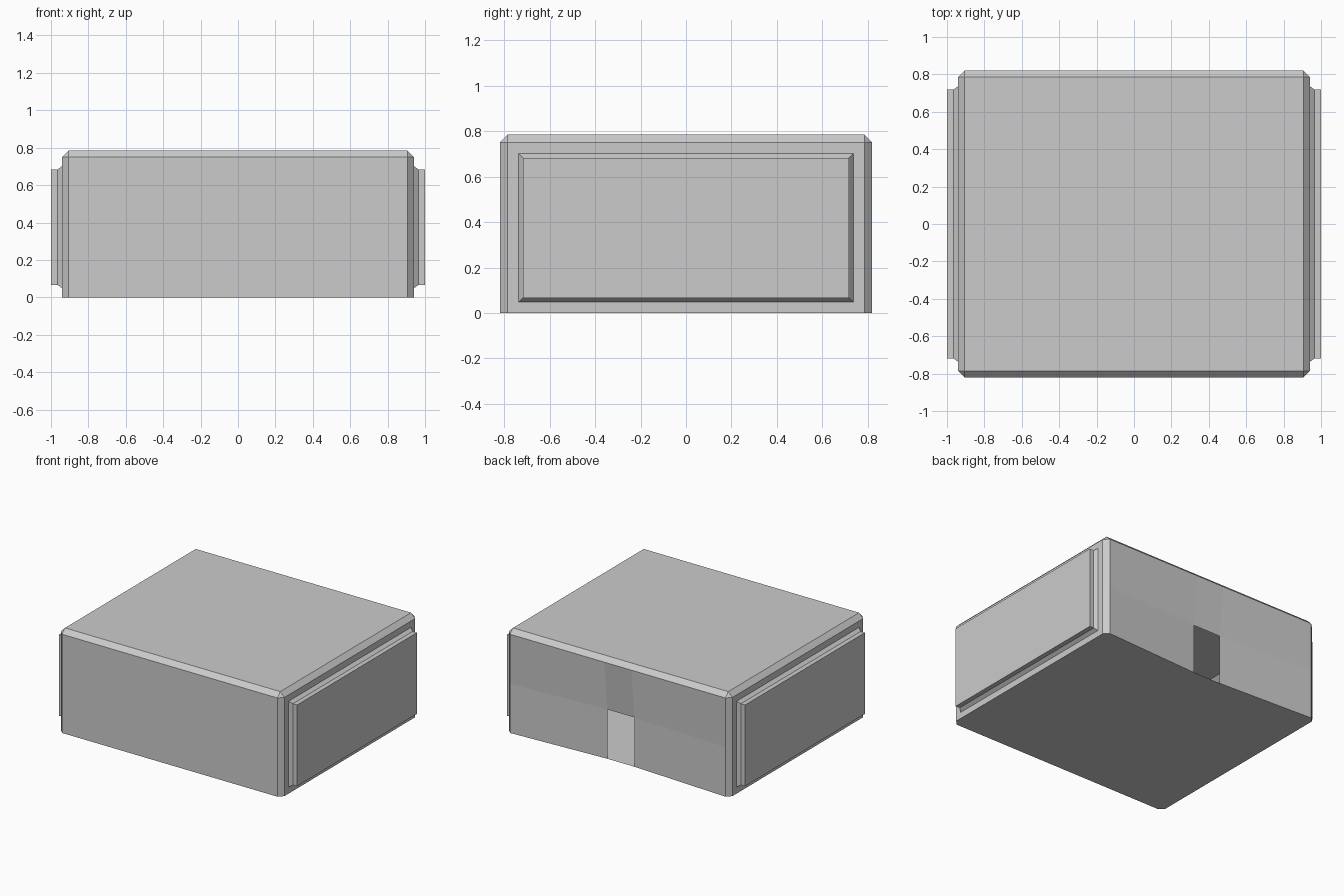
import bpy, bmesh
from mathutils import Vector, Matrix

if "Cube" in bpy.data.objects:
    bpy.data.objects.remove(bpy.data.objects["Cube"])

HX, HY, H = 0.94, 0.82, 0.785   # half width, half depth, height
CH = 0.035                      # edge chamfer

bm = bmesh.new()

# Hollow shell, chamfered everywhere except around the base
bmesh.ops.create_cube(bm, size=1, matrix=Matrix.Translation((0, 0, H / 2))
                      @ Matrix.Diagonal((2 * HX, 2 * HY, H, 1)))
edges = [e for e in bm.edges if max(v.co.z for v in e.verts) > 0.1]
bmesh.ops.bevel(bm, geom=edges, offset=CH, segments=1, affect='EDGES')
bm.normal_update()


def facing(direction):
    """Largest face pointing along a direction."""
    d = Vector(direction)
    return max((f for f in bm.faces if f.normal.dot(d) > 0.99),
               key=lambda f: f.calc_area())


# Raised side panels: border, sloped step, straight step
for s in (-1, 1):
    panel = facing((s, 0, 0))
    bmesh.ops.inset_individual(bm, faces=[panel], thickness=0.068)
    bmesh.ops.inset_individual(bm, faces=[panel], thickness=0.026, depth=0.025)
    ext = bmesh.ops.extrude_discrete_faces(bm, faces=[panel])
    bmesh.ops.translate(bm, verts=ext['faces'][0].verts, vec=(s * 0.035, 0, 0))

# Back wall: cut into a grid
for co, no in (((0, 0, 0.375), (0, 0, 1)),
               ((0.114, 0, 0), (1, 0, 0)),
               ((-0.114, 0, 0), (1, 0, 0))):
    back = [f for f in bm.faces if all(v.co.y > HY - 0.001 for v in f.verts)]
    geom = set(back)
    for f in back:
        geom.update(f.edges)
        geom.update(f.verts)
    bmesh.ops.bisect_plane(bm, geom=list(geom), dist=0.0001,
                           plane_co=co, plane_no=no)

# Open the lower middle cell and press its rim inward
hole = [f for f in bm.faces if all(
    v.co.y > HY - 0.001 and abs(v.co.x) < 0.2 and v.co.z < 0.4 for v in f.verts)]
for v in {v for f in hole for v in f.verts}:
    v.co.y -= 0.04
bmesh.ops.delete(bm, geom=hole, context='FACES_ONLY')

mesh = bpy.data.meshes.new("box_shell")
bm.to_mesh(mesh)
bm.free()
obj = bpy.data.objects.new("box_shell", mesh)
bpy.context.collection.objects.link(obj)
